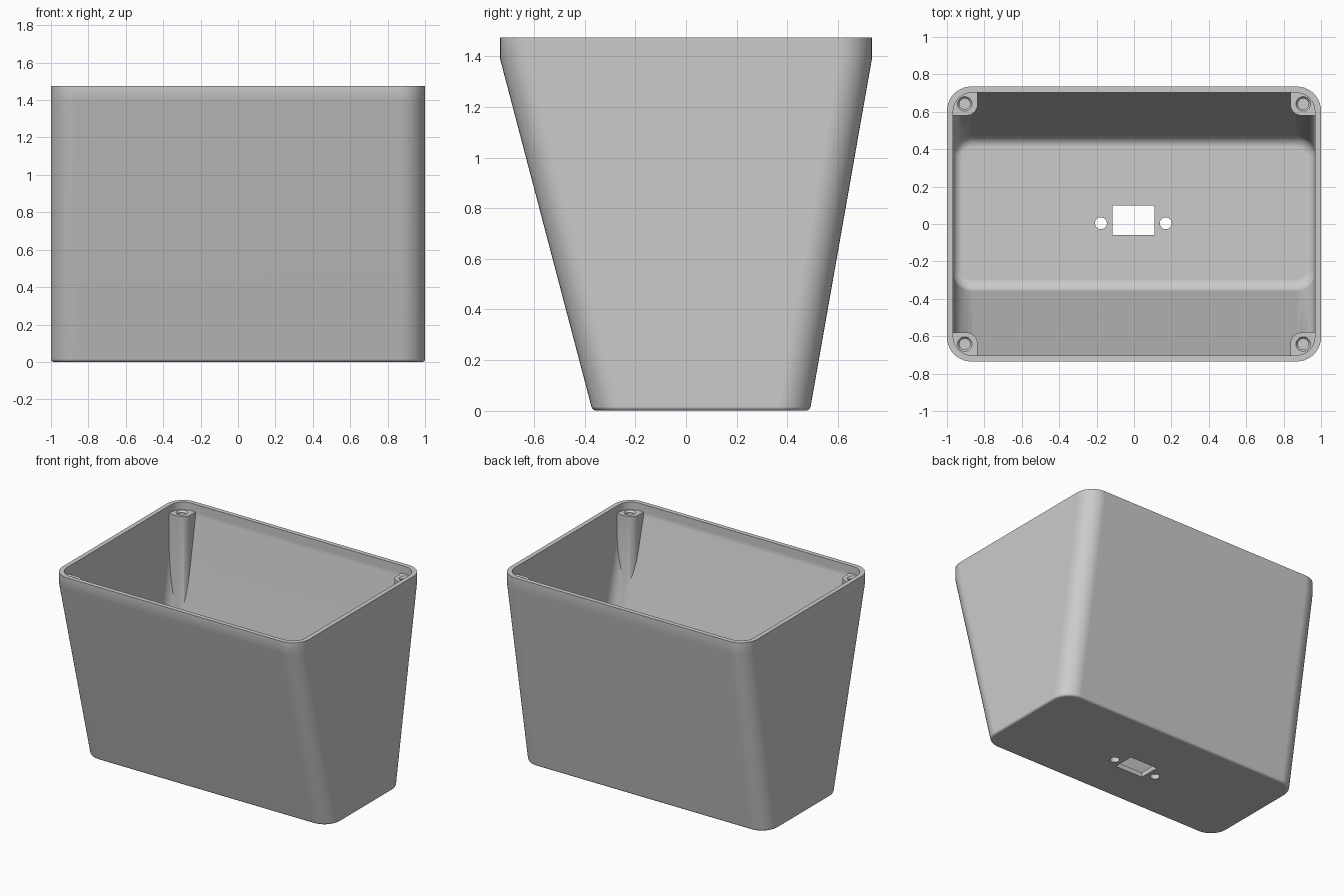
import bpy, bmesh
from math import sin, cos, pi

if "Cube" in bpy.data.objects:
    bpy.data.objects.remove(bpy.data.objects["Cube"])

HEIGHT, LIP = 1.475, 1.39      # rim height, height where the taper ends
WALL, FLOOR = 0.033, 0.035     # shell thickness

grey = bpy.data.materials.new("grey_plastic")
grey.use_nodes = True
colour = (0.6, 0.6, 0.6, 1)
grey.diffuse_color = colour
grey.node_tree.nodes["Principled BSDF"].inputs["Base Color"].default_value = colour


def rounded_rect(x0, x1, y0, y1, r, n=10):
    """Outline of a rectangle with round corners, anticlockwise."""
    corners = [(x1 - r, y1 - r), (x0 + r, y1 - r), (x0 + r, y0 + r), (x1 - r, y0 + r)]
    return [(cx + r * cos((k + i / n) * pi / 2), cy + r * sin((k + i / n) * pi / 2))
            for k, (cx, cy) in enumerate(corners) for i in range(n + 1)]


def circle(x, y, r, n=32):
    return [(x + r * cos(2 * pi * i / n), y + r * sin(2 * pi * i / n)) for i in range(n)]


def loft(name, sections):
    """Closed solid through a list of (height, outline)."""
    bm = bmesh.new()
    rings = [[bm.verts.new((x, y, z)) for x, y in outline] for z, outline in sections]
    for a, b in zip(rings, rings[1:]):
        for i in range(len(a)):
            j = (i + 1) % len(a)
            bm.faces.new((a[i], a[j], b[j], b[i]))
    bm.faces.new(rings[0][::-1])
    bm.faces.new(rings[-1])
    mesh = bpy.data.meshes.new(name)
    bm.to_mesh(mesh)
    bm.free()
    mesh.materials.append(grey)
    obj = bpy.data.objects.new(name, mesh)
    bpy.context.collection.objects.link(obj)
    return obj


def cut(target, cutter):
    """Subtract the cutter for good and remove it."""
    mod = target.modifiers.new("cut", "BOOLEAN")
    mod.operation, mod.solver, mod.object = "DIFFERENCE", "EXACT", cutter
    bpy.context.view_layer.objects.active = target
    bpy.ops.object.modifier_apply(modifier=mod.name)
    bpy.data.objects.remove(cutter)


def body_section(z, inset, radius):
    """Outline of the tapered body at one height."""
    t = min(z / LIP, 1)
    return z, rounded_rect(-1 + inset, 1 - inset, -0.37 - 0.365 * t + inset,
                           0.49 + 0.245 * t - inset, radius)


def tapered_solid(name, base, top, inset, radius, fillet, steps):
    """Tapered block with a filleted bottom edge and a straight lip."""
    sections = []
    for i in range(steps + 1):
        a = i / steps * pi / 2
        shrink = fillet * (1 - sin(a))
        sections.append(body_section(base + fillet * (1 - cos(a)), inset + shrink, radius - shrink))
    sections += [body_section(z, inset, radius) for z in (LIP, top)]
    return loft(name, sections)


# Outer body and the hollow inside it
shell = tapered_solid("box_shell", 0, HEIGHT, 0, 0.13, 0.015, 4)
cavity = tapered_solid("cavity", FLOOR, HEIGHT + 0.1, WALL, 0.1, 0.05, 6)

# Screw bosses: left standing in the corners of the hollow
BOSS_TOP = 1.42
corners = [(sx, sy) for sx in (-1, 1) for sy in (-1, 1)]
for sx, sy in corners:
    xs = sorted((sx * 0.836, sx * 1.1))
    ys = sorted((sy * 0.58, sy * 0.85))
    outline = rounded_rect(*xs, *ys, 0.06)
    cut(cavity, loft("boss", [(0.3, outline), (BOSS_TOP, outline)]))
cut(shell, cavity)

# Blind screw holes with a small countersink
for sx, sy in corners:
    x, y = sx * 0.905, sy * 0.642
    profile = [(-0.2, 0.029), (-0.012, 0.029), (0, 0.039), (0.02, 0.039)]
    cut(shell, loft("screw_hole", [(BOSS_TOP + dz, circle(x, y, r)) for dz, r in profile]))

# Socket opening in the floor with a fixing hole on each side
opening = [(-0.116, -0.058), (0.11, -0.058), (0.11, 0.098), (-0.116, 0.098)]
for outline in (opening, circle(-0.177, 0.004, 0.032), circle(0.17, 0.004, 0.032)):
    cut(shell, loft("floor_hole", [(-0.1, outline), (0.15, outline)]))

# Smooth the fillets, keep the flats flat and the edges crisp
bpy.ops.object.select_all(action="DESELECT")
shell.select_set(True)
bpy.context.view_layer.objects.active = shell
bpy.ops.object.shade_smooth_by_angle(angle=0.6)
shell.modifiers.new("flat_faces", "WEIGHTED_NORMAL").keep_sharp = True
